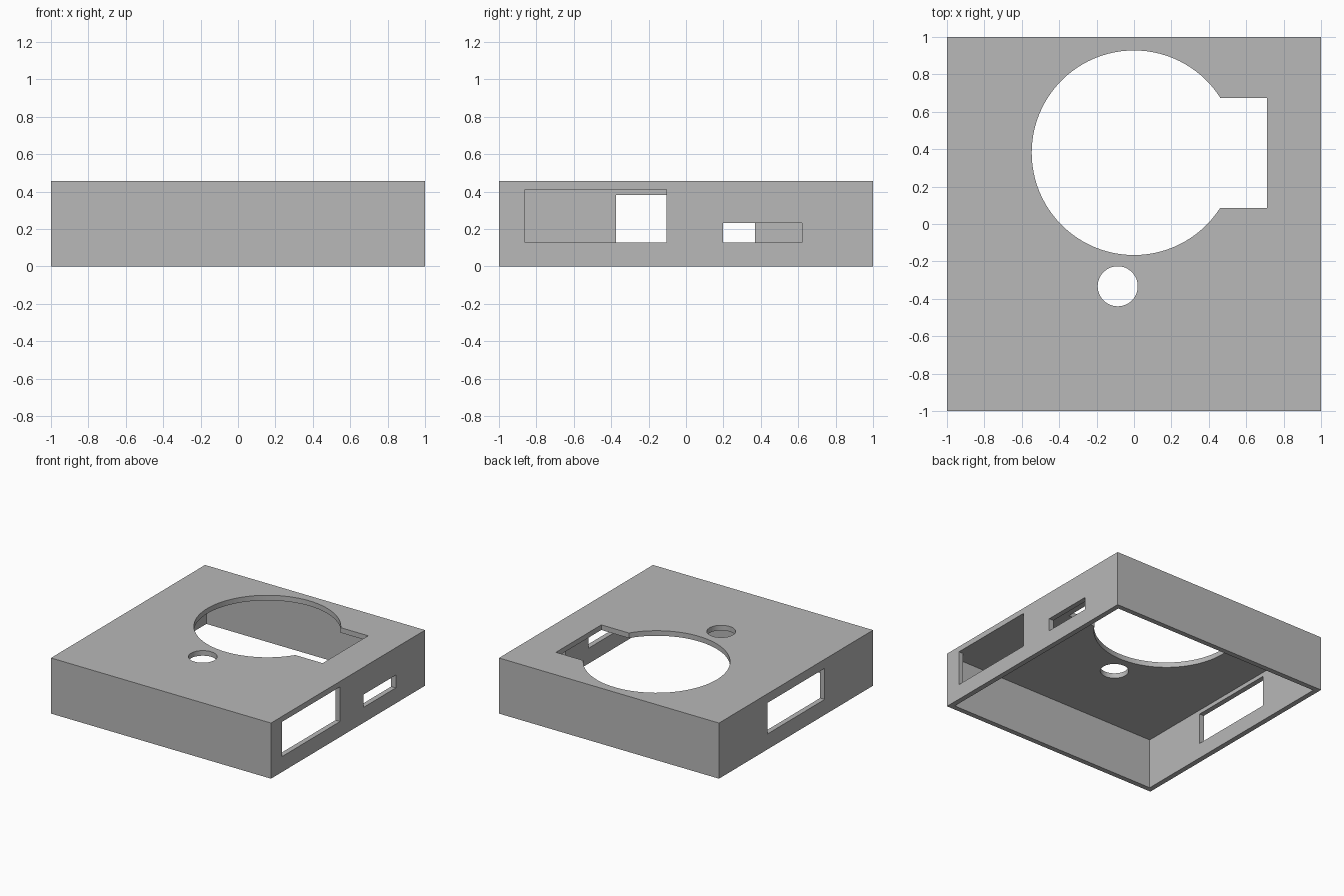
import bpy
import math

default = bpy.data.objects.get("Cube")
if default:
    bpy.data.objects.remove(default, do_unlink=True)

HEIGHT = 0.457
WALL = 0.042

# Single grey plastic
grey = bpy.data.materials.new("grey plastic")
grey.use_nodes = True
colour = (0.48, 0.48, 0.48, 1)
grey.diffuse_color = colour
grey.node_tree.nodes["Principled BSDF"].inputs["Base Color"].default_value = colour


def box(name, x, y, z):
    """Box from (low, high) ranges on each axis."""
    centre = [(a + b) / 2 for a, b in (x, y, z)]
    bpy.ops.mesh.primitive_cube_add(size=1, location=centre)
    obj = bpy.context.object
    obj.name = name
    obj.scale = [b - a for a, b in (x, y, z)]
    bpy.ops.object.transform_apply(location=True, rotation=False, scale=True)
    obj.data.materials.append(grey)
    return obj


def round_cutter(name, x, y, radius):
    bpy.ops.mesh.primitive_cylinder_add(vertices=96, radius=radius, depth=0.3,
                                        location=(x, y, HEIGHT))
    obj = bpy.context.object
    obj.name = name
    obj.data.materials.append(grey)
    return obj


def cut(target, cutter):
    cutter.hide_render = True
    mod = target.modifiers.new(cutter.name, "BOOLEAN")
    mod.operation = "DIFFERENCE"
    mod.solver = "EXACT"
    mod.object = cutter
    bpy.ops.object.select_all(action="DESELECT")
    target.select_set(True)
    bpy.context.view_layer.objects.active = target
    bpy.ops.object.modifier_apply(modifier=mod.name)
    bpy.data.objects.remove(cutter, do_unlink=True)


# Case body, hollow and open at the bottom
case = box("enclosure_lid", (-1, 1), (-1, 1), (0, HEIGHT))
inner = 1 - WALL
cut(case, box("cavity", (-inner, inner), (-inner, inner), (-0.2, HEIGHT - WALL)))

# Openings in the top: large round opening, its side notch, small round hole
cut(case, round_cutter("large_opening", 0, 0.381, 0.547))
cut(case, box("side_notch", (0.2, 0.71), (0.085, 0.675), (0.3, 0.6)))
cut(case, round_cutter("small_hole", -0.087, -0.333, 0.107))

# Port windows in the two side walls
cut(case, box("large_port", (0.8, 1.2), (-0.86, -0.103), (0.127, 0.412)))
cut(case, box("small_port", (0.8, 1.2), (0.198, 0.62), (0.127, 0.232)))
cut(case, box("opposite_port", (-1.2, -0.8), (-0.373, 0.37), (0.127, 0.382)))

# Smooth the round rims, keep all edges crisp
bpy.ops.object.shade_smooth_by_angle(angle=math.radians(30))
